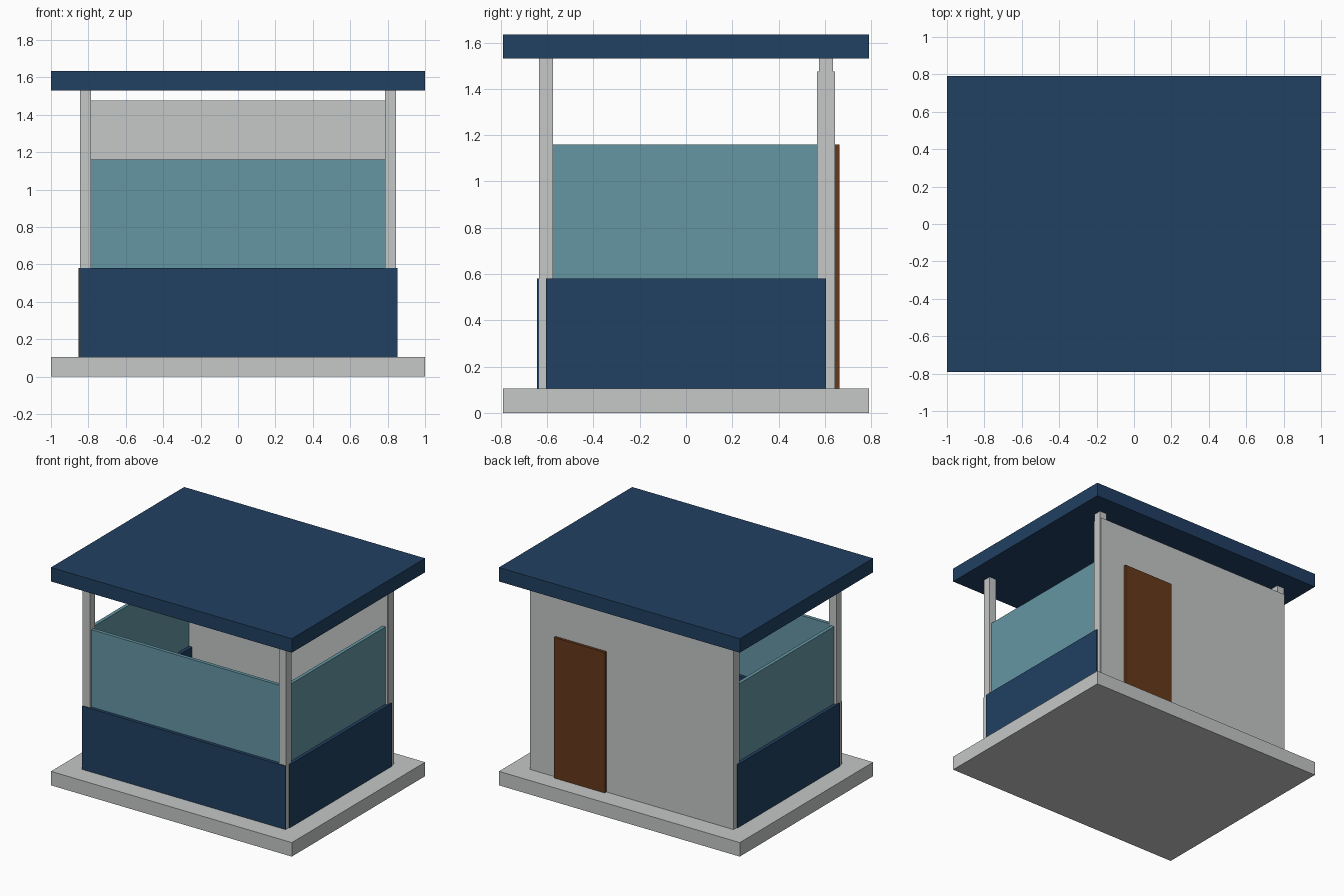
import bpy

if "Cube" in bpy.data.objects:
    bpy.data.objects.remove(bpy.data.objects["Cube"])


def material(name, rgb):
    m = bpy.data.materials.new(name)
    m.diffuse_color = (*rgb, 1)
    m.use_nodes = True
    m.node_tree.nodes["Principled BSDF"].inputs["Base Color"].default_value = m.diffuse_color
    return m


GREY = material("pale grey", (0.56, 0.58, 0.57))
NAVY = material("navy blue", (0.015, 0.051, 0.122))
TEAL = material("glass teal", (0.13, 0.305, 0.37))
BROWN = material("door brown", (0.13, 0.041, 0.011))


def box(name, x, y, z, mat):
    """Box from (low, high) ranges on each axis."""
    centre = [(r[0] + r[1]) / 2 for r in (x, y, z)]
    size = [r[1] - r[0] for r in (x, y, z)]
    bpy.ops.mesh.primitive_cube_add(size=1)
    ob = bpy.context.object
    ob.name = name
    for v in ob.data.vertices:
        v.co = [c * s for c, s in zip(v.co, size)]
    ob.location = centre
    ob.data.materials.append(mat)
    return ob


def around(c, half):
    return (c - half, c + half)


# Post centre lines and main heights
PX, PY = 0.815, 0.605
FLOOR, SILL, GLASS_TOP, WALL_TOP, EAVE, TOP = 0.105, 0.58, 1.16, 1.475, 1.53, 1.635
WALL, PANE, POST = 0.038, 0.013, 0.03   # half thicknesses

# Base slab and flat roof
box("base_slab", (-1, 1), (-0.79, 0.79), (0, FLOOR), GREY)
box("roof", (-1, 1), (-0.79, 0.79), (EAVE, TOP), NAVY)

# Corner posts
for sx, side in ((-1, "left"), (1, "right")):
    for sy, end in ((-1, "front"), (1, "back")):
        box(f"{end}_{side}_post", around(sx * PX, POST), around(sy * PY, POST),
            (FLOOR, EAVE), GREY)

# Front low wall and window
box("front_low_wall", (-0.843, 0.843), around(-PY, WALL), (FLOOR, SILL), NAVY)
box("front_window", (-PX, PX), around(-PY, PANE), (SILL, GLASS_TOP), TEAL)

# Side low walls and windows
for sx, side in ((-1, "left"), (1, "right")):
    box(f"{side}_low_wall", around(sx * PX, WALL), (-PY, PY), (FLOOR, SILL), NAVY)
    box(f"{side}_window", around(sx * PX, PANE), (-PY, PY), (SILL, GLASS_TOP), TEAL)

# Back wall and door
box("back_wall", (-0.843, 0.843), around(PY, WALL), (FLOOR, WALL_TOP), GREY)
box("door", (0.21, 0.632), (0.64, 0.663), (FLOOR, GLASS_TOP), BROWN)
